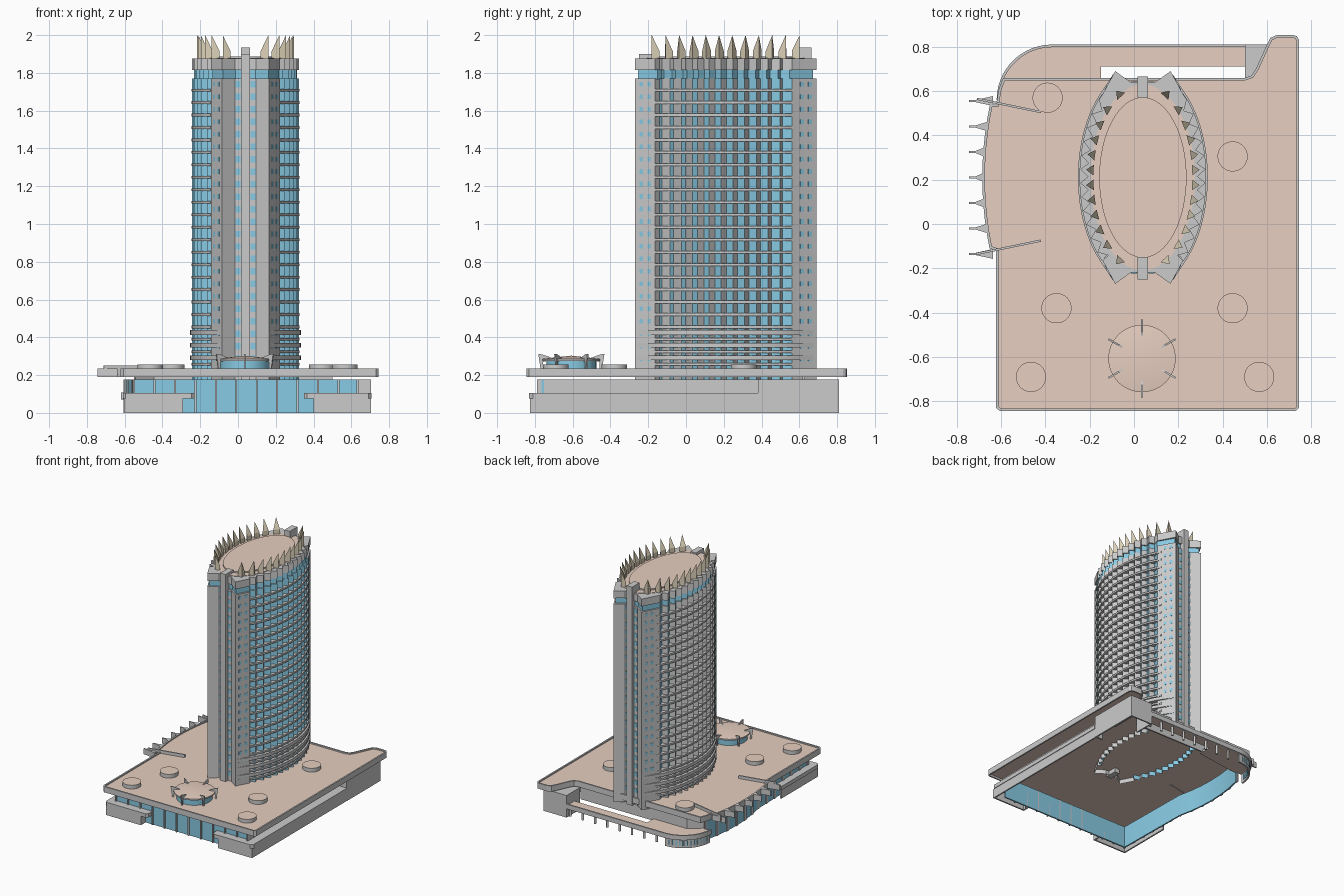
import bpy, bmesh, math
from mathutils import Vector

if "Cube" in bpy.data.objects:
    bpy.data.objects.remove(bpy.data.objects["Cube"])

def material(name, rgb):
    m = bpy.data.materials.new(name)
    m.diffuse_color = (*rgb, 1)
    m.use_nodes = True
    m.node_tree.nodes["Principled BSDF"].inputs["Base Color"].default_value = m.diffuse_color
    return m

GREY = material("concrete", (0.8, 0.8, 0.8))
TAN = material("roofing", (0.80, 0.62, 0.53))
BLUE = material("glass", (0.25, 0.60, 0.78))
BEIGE = material("crown_beige", (0.72, 0.64, 0.48))
MATS = [GREY, TAN, BLUE, BEIGE]
CX, CY = 0.04, 0.21          # tower centre

def finish(name, bm, recalc=True):
    if recalc:
        bmesh.ops.recalc_face_normals(bm, faces=bm.faces)
    me = bpy.data.meshes.new(name)
    bm.to_mesh(me)
    bm.free()
    for m in MATS:
        me.materials.append(m)
    me.shade_smooth()
    me.set_sharp_from_angle(angle=math.radians(20))
    ob = bpy.data.objects.new(name, me)
    bpy.context.collection.objects.link(ob)
    return ob

def add_prism(bm, pts, z0, z1, side=0, top=0, flags=None, bottom=True):
    lo = [bm.verts.new((x, y, z0)) for x, y in pts]
    hi = [bm.verts.new((x, y, z1)) for x, y in pts]
    n = len(pts)
    for i in range(n):
        j = (i + 1) % n
        f = bm.faces.new((lo[i], lo[j], hi[j], hi[i]))
        f.material_index = flags[i] if flags else side
    bm.faces.new(hi).material_index = top
    if bottom:
        bm.faces.new(lo[::-1]).material_index = top

def prism(name, pts, spans, **kw):
    bm = bmesh.new()
    for z0, z1 in spans:
        add_prism(bm, pts, z0, z1, **kw)
    return finish(name, bm)

def prisms(name, outlines, z0, z1, **kw):
    bm = bmesh.new()
    for pts in outlines:
        add_prism(bm, pts, z0, z1, **kw)
    return finish(name, bm)

def rect(x0, y0, x1, y1):
    return [(x0, y0), (x1, y0), (x1, y1), (x0, y1)]

def ellipse(cx, cy, a, b, n=48, t0=0, t1=2 * math.pi, closed=True):
    d = n if closed else n - 1
    return [(cx + a * math.cos(t0 + (t1 - t0) * i / d),
             cy + b * math.sin(t0 + (t1 - t0) * i / d)) for i in range(n)]

def wall(name, pts, z0, z1, t=0.012, mat=0, closed=False):
    # thin upright wall along a path, thickened to the left of the path
    p = [Vector(q) for q in pts]
    n = len(p)
    inner = []
    for i in range(n):
        a = p[i - 1] if (i or closed) else p[i]
        c = p[(i + 1) % n] if (i < n - 1 or closed) else p[i]
        d0, d1 = (p[i] - a).normalized(), (c - p[i]).normalized()
        n0, n1 = Vector((-d0.y, d0.x)), Vector((-d1.y, d1.x))
        m = n0 + n1
        m.normalize()
        inner.append(p[i] + m * t / max(0.5, m.dot(n1 if n1.length else n0)))
    bm = bmesh.new()
    r = [[bm.verts.new((q.x, q.y, z)) for q in ring]
         for ring, z in ((p, z0), (p, z1), (inner, z1), (inner, z0))]
    for i in range(n if closed else n - 1):
        j = (i + 1) % n
        for k in range(4):
            l = (k + 1) % 4
            bm.faces.new((r[k][i], r[k][j], r[l][j], r[l][i]))
    if not closed:
        for i in (0, n - 1):
            bm.faces.new([r[k][i] for k in range(4)])
    for f in bm.faces:
        f.material_index = mat
    return finish(name, bm)

def mullions(name, pts, z0, z1, step):
    out = []
    for a, b in zip(pts, pts[1:]):
        a, b = Vector(a), Vector(b)
        k = max(1, round((b - a).length / step))
        for i in range(k):
            q = a.lerp(b, i / k)
            out.append(rect(q.x - .005, q.y - .012, q.x + .005, q.y + .012))
    prisms(name, out, z0, z1)

# ---- podium deck with bulged west edge and raised north-east corner
bulge_x = lambda y: -0.685 + 0.035 * ((y - .21) / .33) ** 2
bulge = [(bulge_x(y), y) for y in [.54 - .065 * i for i in range(11)]]
deck = [(-.605, -.845), (.73, -.845), (.745, -.83), (.745, .83), (.735, .848), (.715, .853),
        (.645, .853), (.615, .84), (.60, .81), (.55, .70), (.53, .67), (.50, .66),
        (-.59, .66), (-.61, .61), (-.622, .54)] + bulge + [(-.622, -.12), (-.622, -.83)]
prism("podium_deck", deck, [(.205, .226)], top=1)
wall("deck_rim", deck, .19, .236, closed=True)
prisms("canopy_fins", [[(-.745, y - .004), (-.715, y - .005), (bulge_x(y) + .01, y - .022),
       (bulge_x(y) + .01, y + .022), (-.715, y + .005), (-.745, y + .004)]
       for y in (.555, .44, .325, .21, .095, -.02, -.135)], .19, .236)
for n, s in (("north", 1), ("south", -1)):
    wall("canopy_wall_" + n, [(-.71, .21 + s * .35), (-.42, .21 + s * .29)], .2, .25, t=.01)

# ---- round skylights and the round pavilion on the deck
prisms("deck_skylights", [ellipse(x, y, .068, .068, 32) for x, y in
       ((-.39, .57), (.445, .305), (-.35, -.38), (.445, -.38), (-.465, -.69), (.565, -.69))],
       .22, .256, top=1)
PX, PY = .036, -.607
prism("pavilion_glass", ellipse(PX, PY, .132, .132), [(.22, .275)], side=2)
bm = bmesh.new()
add_prism(bm, ellipse(PX, PY, .152, .152), .275, .286, top=1)
apex = bm.verts.new((PX, PY, .303))
bm.verts.ensure_lookup_table()
ring = [v for v in bm.verts if abs(v.co.z - .286) < 1e-4]
bmesh.ops.delete(bm, geom=[f for f in bm.faces if all(v in ring for v in f.verts)], context='FACES_ONLY')
for i in range(48):
    bm.faces.new((ring[i], ring[(i + 1) % 48], apex)).material_index = 1
finish("pavilion_roof", bm)
bm = bmesh.new()
for k in range(6):
    t = math.radians(30 + 60 * k)
    d, s = Vector((math.cos(t), math.sin(t), 0)), Vector((-math.sin(t), math.cos(t), 0)) * .004
    prof = [(.085, .285), (.15, .27), (.15, .226), (.162, .226), (.175, .312), (.155, .31)]
    a, b = [[bm.verts.new(Vector((PX, PY, z)) + d * r + s * q) for r, z in prof] for q in (-1, 1)]
    bm.faces.new(a)
    bm.faces.new(b)
    for i in range(6):
        bm.faces.new((a[i], a[i - 1], b[i - 1], b[i]))
finish("pavilion_fins", bm)

# ---- podium walls and lower terraces
front = [(-.55, -.765), (.64, -.765)]
west = [(-.6 + .04 * ((y - .21) / .33) ** 2, y) for y in (.55, .43, .32, .21, .1, -.01, -.12)] + [(-.55, -.765)]
wall("front_glazing", front, 0, .176, mat=2)
wall("west_glazing", west, 0, .176, mat=2)
mullions("front_mullions", front, 0, .178, .105)
mullions("west_mullions", west, 0, .178, .1)
wall("east_upper_wall", [(.64, -.79), (.64, .39)], .1, .176)
wall("back_wall", [(.5, .63), (-.45, .63), (-.55, .55)], .08, .19)
wall("service_block", [(.64, .38), (.705, .38), (.705, .81), (.5, .81), (.5, .64)], 0, .178)
prism("service_block_top", rect(.5, .38, .705, .81), [(.165, .178)])
prism("west_terrace", [(-.61, -.815), (-.595, -.83), (-.245, -.83), (-.23, -.815), (-.23, -.76),
      (-.55, -.76), (-.55, -.35), (-.61, -.35)], [(.075, .106)])
prism("east_terrace", [(.35, -.76), (.35, -.815), (.365, -.83), (.69, -.83), (.708, -.81),
      (.708, .38), (.64, .38), (.64, -.76)], [(.075, .106)])
wall("west_terrace_wall", [(-.6, -.36), (-.6, -.825), (-.29, -.825), (-.29, -.765)], 0, .075)
wall("east_terrace_wall", [(.4, -.765), (.4, -.825), (.703, -.825), (.703, .38)], 0, .075)
corner = ellipse(-.37, .56, .25, .25, 14, math.pi, math.pi / 2, False)
back_slab = corner + [(.6, .81), (.6, .71), (-.15, .71), (-.15, .6), (-.5, .55)]
prism("back_terrace", back_slab, [(.075, .096)], top=1)
wall("back_terrace_rim", corner + [(.6, .81)], .07, .108, t=-.012)
low = ellipse(-.37, .56, .225, .225, 14, math.pi, math.pi / 2, False)
wall("back_corner_wall", low, 0, .075)
bm = bmesh.new()
for x, y in ellipse(-.37, .56, .228, .228, 12, math.pi * .95, math.pi * .55, False):
    add_prism(bm, ellipse(x, y, .011, .011, 8), .02, .06, side=2, top=2)
finish("back_corner_windows", bm)
prisms("back_columns", [ellipse(-.28 + .11 * i, .775, .009, .009, 12) for i in range(8)], 0, .08)

# ---- tower: saw-tooth oval with glass on the front-facing side of each tooth
A, B, VE, N = .283, .49, .375, 12
def oval(v, off=0):
    s = v / B
    c = math.sqrt(1 - s * s)
    return Vector((A * c, v)) + Vector((c / A, s / B)).normalized() * off

pitch = 2 * VE / N
half, flags = [(.055, -.43), (.125, -.48), tuple(oval(-VE))], [0, 0, 0]
for i in range(N):
    v = -VE + pitch * i
    half += [tuple(oval(v + .004, -.035)), tuple(oval(v + pitch * .6))]
    flags += [2, 0]
half += [tuple(oval(VE)), (.125, .48), (.055, .43)]
flags += [0, 0]

def both(pts, k=1):       # mirror a right-hand half outline about the tower axis
    return [(CX + u * k, CY + v * k) for u, v in pts] + [(CX - u * k, CY + v * k) for u, v in reversed(pts)]

outline, fl = both(half), flags + [0] + flags[::-1] + [0]
prism("tower_shaft", outline, [(.17, 1.77)], flags=fl, bottom=False)
FLOORS = [.25 + .066 * i for i in range(23)]
slab = [tuple(oval(-VE + 2 * VE * i / 24, .003)) for i in range(25)]
prism("floor_slabs", both(slab), [(z, z + .014) for z in FLOORS])
prism("upper_glass_band", both(half, .965), [(1.765, 1.82)], side=2)
prism("top_band", outline, [(1.815, 1.875)])
prism("crown_deck", ellipse(CX, CY, .235, .42), [(1.86, 1.878)], top=1)
prism("roof_oval", ellipse(CX, CY, .197, .362, 64), [(1.87, 1.888)], top=1)

# thick balcony bands round the lowest storeys, one pair per level
arc = [(.135, -.465)] + [tuple(oval(-VE + 2 * VE * i / 24, .01)) for i in range(25)] + [(.135, .465)]
for n, s in (("east", 1), ("west", -1)):
    prism("lower_bands_" + n, [(CX + s * u, CY + v) for u, v in arc],
          [(.28, .305), (.345, .37), (.412, .438)])

# lift cores at both ends
prism("front_core", rect(CX - .024, CY - .46, CX + .024, CY - .36), [(.17, 1.9)])
prism("back_core", rect(CX - .024, CY + .36, CX + .024, CY + .455), [(.17, 1.935)])

# small windows on the end piers and in the end recesses
bm = bmesh.new()
pier = (Vector((.125, .48)), oval(VE))
for sx in (1, -1):
    for sy in (1, -1):
        for z in FLOORS:
            for t in (.32, .72):
                c = pier[0].lerp(pier[1], t)
                d = (pier[1] - pier[0]).normalized() * .011
                n = Vector((-d.y, d.x)).normalized() * .002
                q = [c - d - n, c + d - n, c + d + n, c - d + n]
                add_prism(bm, [(CX + sx * p.x, CY + sy * p.y) for p in q], z + .025, z + .05, side=2, top=2)
            xs = sorted((CX + sx * .026, CX + sx * .053))
            ys = sorted((CY + sy * .425, CY + sy * .433))
            add_prism(bm, rect(xs[0], ys[0], xs[1], ys[1]), z + .02, z + .054, side=2, top=2)
finish("pier_windows", bm)

# ---- crown of pointed shards along both long sides
bm = bmesh.new()
for s in (1, -1):
    for i in range(12):
        v = -.375 + .75 * i / 11
        u = .235 * math.sqrt(1 - (v / .42) ** 2)
        n = Vector((u / .235 ** 2, v / .42 ** 2)).normalized()
        t, c = Vector((-n.y, n.x)), Vector((u, v))
        base = [c + t * .024 - n * .012, c - t * .024 - n * .012, c + n * .022]
        lo = [bm.verts.new((CX + s * p.x, CY + p.y, 1.87)) for p in base]
        hi = [bm.verts.new((CX + s * p.x, CY + p.y, z)) for p, z in zip(base, (1.915, 1.915, 2.0))]
        bm.faces.new(lo)
        bm.faces.new(hi)
        for k in range(3):
            bm.faces.new((lo[k - 1], lo[k], hi[k], hi[k - 1]))
for f in bm.faces:
    f.material_index = 3
finish("crown_shards", bm)
